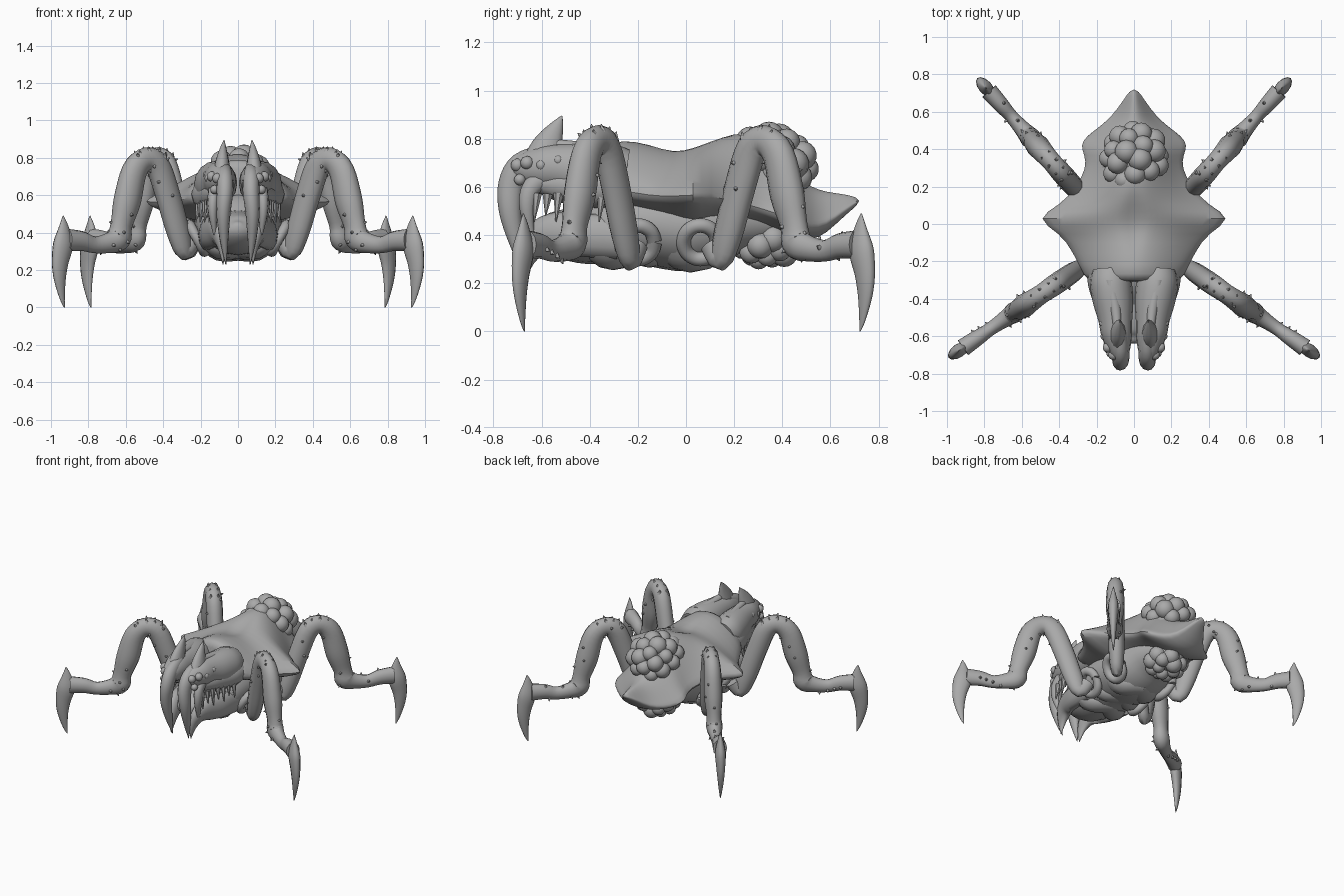
import bpy, bmesh, math, random
from mathutils import Vector, Matrix

random.seed(4)
if "Cube" in bpy.data.objects:
    bpy.data.objects.remove(bpy.data.objects["Cube"])

grey = bpy.data.materials.new("chitin grey")
grey.use_nodes = True
tone = (0.4, 0.4, 0.4, 1)
grey.diffuse_color = tone
grey.node_tree.nodes["Principled BSDF"].inputs["Base Color"].default_value = tone


def finish(bm, name, mirror=True, angle=50):
    bmesh.ops.recalc_face_normals(bm, faces=bm.faces)
    mesh = bpy.data.meshes.new(name)
    bm.to_mesh(mesh)
    bm.free()
    mesh.materials.append(grey)
    obj = bpy.data.objects.new(name, mesh)
    bpy.context.collection.objects.link(obj)
    if mirror:
        obj.modifiers.new("Mirror", "MIRROR").use_mirror_merge = False
    bpy.ops.object.select_all(action="DESELECT")
    obj.select_set(True)
    bpy.context.view_layer.objects.active = obj
    bpy.ops.object.shade_smooth_by_angle(angle=math.radians(angle))
    return obj


def skin(bm, rings):
    """Join rings of points into a closed skin."""
    rows = [[bm.verts.new(p) for p in ring] for ring in rings]
    for a, b in zip(rows, rows[1:]):
        for i in range(len(a)):
            j = (i + 1) % len(a)
            bm.faces.new((a[i], a[j], b[j], b[i]))
    bm.faces.new(rows[0])
    bm.faces.new(rows[-1])


def smooth_path(pts, steps):
    """Catmull-Rom samples through points of any dimension."""
    pts = [Vector(p) for p in pts]
    ext = [pts[0]] + pts + [pts[-1]]
    out = []
    for a, b, c, d in zip(ext, ext[1:], ext[2:], ext[3:]):
        for k in range(steps):
            t = k / steps
            out.append(b + (c - a) * (t / 2) + (a * 2 - b * 5 + c * 4 - d) * (t * t / 2)
                       + (b * 3 - a - c * 3 + d) * (t ** 3 / 2))
    return out + [pts[-1]]


def tube(bm, pts, side, flat=1.0, sides=12, steps=4):
    """Sweep an ellipse along (x, y, z, radius); flat scales it along side."""
    path = smooth_path([p[:3] for p in pts], steps)
    radii = [max(v.x, 0.002) for v in smooth_path([(p[3], 0) for p in pts], steps)]
    side = Vector(side).normalized()
    rings, frames = [], []
    for i, p in enumerate(path):
        run = (path[min(i + 1, len(path) - 1)] - path[max(i - 1, 0)]).normalized()
        up = run.cross(side).normalized()
        ring = []
        for k in range(sides):
            a = math.tau * k / sides
            ring.append(p + (up * math.cos(a) + side * flat * math.sin(a)) * radii[i])
        rings.append(ring)
        frames.append((p, up, radii[i]))
    skin(bm, rings)
    return frames, side


def thorn(bm, base, direction, radius, length):
    d = Vector(direction).normalized()
    m = Matrix.Translation(Vector(base) + d * length * 0.4) @ d.to_track_quat("Z", "Y").to_matrix().to_4x4()
    bmesh.ops.create_cone(bm, cap_ends=True, segments=7, radius1=radius, radius2=radius * 0.1,
                          depth=length, matrix=m)


def ball(bm, centre, radius):
    bmesh.ops.create_uvsphere(bm, u_segments=14, v_segments=9, radius=radius,
                              matrix=Matrix.Translation(centre))


# Carapace: rows of y, half width, rim height, ridge height
ROWS = [(-.31, .25, .6, .76), (-.285, .275, .58, .8), (-.15, .34, .56, .78), (-.05, .41, .56, .75),
        (.03, .56, .57, .77), (.1, .41, .56, .8), (.2, .32, .54, .83), (.3, .265, .51, .82),
        (.37, .275, .49, .77), (.42, .3, .47, .69), (.47, .265, .45, .64), (.52, .19, .43, .6),
        (.58, .12, .44, .58), (.66, .06, .505, .57), (.72, .02, .545, .555)]
bm = bmesh.new()
rings = []
for y, w, rim, top in ROWS:
    ring = []
    fullness = min(1, 1 + 1.5 * y)
    for k in range(17):
        s = k / 8 - 1
        dome = 0.7 * math.cos(s * math.pi / 2) + 0.15 * (1 + math.cos(s * math.pi))
        groove = 0.025 if k == 8 and -.1 < y < .2 else 0
        ring.append((w * s, y, rim + (top - rim) * max(dome, 0) ** fullness - groove))
    for k in range(15):
        s = 0.875 - k / 8
        ring.append((w * s, y, rim - 0.01 - 0.22 * w * (1 - s * s)))
    rings.append(ring)
skin(bm, rings)
shell = finish(bm, "carapace", mirror=False, angle=80)
shell.modifiers.new("Subdivision", "SUBSURF").levels = 1

# Underbody with a keel and belly plates
bm = bmesh.new()
tube(bm, [(0, -.42, .42, .1), (0, -.32, .43, .16), (0, -.15, .45, .18), (0, .02, .43, .18),
          (0, .18, .46, .15), (0, .33, .46, .11), (0, .48, .46, .05)], (1, 0, 0), 1.3, 20)
finish(bm, "underbody", mirror=False)
bm = bmesh.new()
for y, r in ((-.32, .07), (-.17, .06), (.0, .08)):
    tube(bm, [(.0, y + .05, .33, r), (.1, y, .33, r), (.17, y - .03, .37, r * .6)], (0, 1, 0), 1.3)
finish(bm, "belly_plates")

# Hip collars
bm = bmesh.new()
for y in (-.2, .06):
    loop = []
    for k in range(11):
        a = math.tau * k / 10
        loop.append((.22 + .04 * math.sin(a), y + .07 * math.cos(a), .37 + .07 * math.sin(a), .03))
    tube(bm, loop, (1, 0, 0))
finish(bm, "hip_collars")

# Legs: profile of reach, height, radius in the leg plane
LEG = [(-.04, .36, .05), (.02, .3, .05), (.07, .4, .065), (.15, .6, .07), (.23, .76, .07),
       (.32, .79, .065), (.405, .73, .072), (.46, .57, .078), (.505, .44, .062), (.525, .37, .07),
       (.6, .345, .055), (.71, .335, .045), (.81, .355, .053), (.92, .36, .06)]
CLAW = [(.95, .49, .003), (.945, .43, .03), (.95, .34, .06), (.973, .24, .05),
        (.975, .15, .036), (.957, .05, .016), (.94, 0, .003)]
for label, hip, reach in (("front", Vector((.27, -.22, 0)), Vector((.7, -.48, 0))),
                          ("back", Vector((.26, .13, 0)), Vector((.56, .63, 0)))):
    across = reach.cross(Vector((0, 0, 1)))

    def place(profile):
        return [(*(hip + reach * d + Vector((0, 0, z))), r) for d, z, r in profile]

    bm = bmesh.new()
    frames, side = tube(bm, place(LEG), across, 0.8)
    for p, up, r in frames[12:-3:2]:
        a = random.uniform(0, math.tau)
        out = up * math.cos(a) + side * 0.8 * math.sin(a)
        thorn(bm, p + out * r * 0.85, out, .014, .025)
    # Knee crown
    for d, z in ((.2, .82), (.25, .84), (.31, .85), (.37, .83), (.43, .76)):
        for sign in (-1, 1):
            base = hip + reach * d + side * sign * .025 + Vector((0, 0, z - .02))
            thorn(bm, base, (reach.x * (d - .27) * 6, reach.y * (d - .27) * 6, 1), .018, .035)
    finish(bm, label + "_legs")
    bm = bmesh.new()
    tube(bm, place(CLAW), across, 0.6)
    finish(bm, label + "_claws")

# Split upper jaw with full cheeks
X = (1, 0, 0)
bm = bmesh.new()
tube(bm, [(.125, -.25, .645, .11), (.123, -.32, .655, .125), (.112, -.42, .665, .12), (.1, -.52, .68, .1),
          (.093, -.6, .68, .09), (.08, -.69, .67, .06), (.075, -.73, .65, .02)], X, 0.9, 16)
tube(bm, [(.16, -.25, .61, .09), (.155, -.33, .6, .09), (.135, -.43, .6, .08), (.115, -.53, .61, .07),
          (.105, -.64, .62, .03)], X)
finish(bm, "upper_jaw")

# Brow horns
bm = bmesh.new()
tube(bm, [(.09, -.6, .68, .09), (.085, -.575, .77, .065), (.08, -.54, .845, .032), (.075, -.515, .895, .003)], X, 0.6)
tube(bm, [(.13, -.3, .75, .03), (.1, -.45, .76, .03), (.09, -.55, .78, .02)], X)
finish(bm, "brow_horns")

# Long front fangs and shorter outer fangs
bm = bmesh.new()
tube(bm, [(.07, -.58, .74, .04), (.07, -.68, .69, .055), (.07, -.725, .61, .055), (.078, -.73, .5, .047),
          (.075, -.705, .37, .03), (.065, -.67, .23, .003)], X, 0.8)
tube(bm, [(.11, -.55, .66, .05), (.13, -.64, .6, .04), (.135, -.66, .5, .03), (.12, -.63, .35, .003)], X, 0.8)
finish(bm, "fangs")

# Side teeth and eyes
bm = bmesh.new()
for k in range(7):
    y = -.62 + k * .045
    thorn(bm, (.14 + .07 * k / 6, y, .56), (.15, -.1, -1), .022, .09 if k % 2 else .12)
finish(bm, "side_teeth")
bm = bmesh.new()
for c, r in (((.14, -.66, .7), .028), ((.11, -.7, .69), .028), ((.155, -.6, .69), .024),
             ((.165, -.53, .71), .022), ((.125, -.69, .63), .024)):
    ball(bm, c, r)
finish(bm, "eyes")

# Lower jaw with a pair of blade-shaped mandibles
bm = bmesh.new()
tube(bm, [(0, -.28, .42, .14), (0, -.42, .4, .12), (0, -.52, .41, .1), (0, -.6, .43, .06), (0, -.63, .45, .01)],
     X, 1.35, 16)
finish(bm, "lower_jaw", mirror=False)
bm = bmesh.new()
tube(bm, [(.16, -.28, .39, .09), (.15, -.42, .4, .09), (.12, -.54, .41, .085), (.1, -.61, .38, .07),
          (.085, -.65, .31, .035), (.08, -.665, .23, .003)], X, 0.6)
finish(bm, "lower_mandibles")


# Egg clusters above and below the tail
def eggs(name, centre, size, count, radius):
    bm = bmesh.new()
    core = Matrix.Translation(centre) @ Matrix.Diagonal((*size, 1))
    bmesh.ops.create_uvsphere(bm, u_segments=16, v_segments=10, radius=1, matrix=core)
    for k in range(count):
        h = 1 - 2 * (k + .5) / count
        a = k * math.pi * (3 - math.sqrt(5))
        ring = math.sqrt(1 - h * h)
        spot = Vector((ring * math.cos(a) * size[0], ring * math.sin(a) * size[1], h * size[2]))
        ball(bm, Vector(centre) + spot, radius * random.uniform(.85, 1.15))
    finish(bm, name, mirror=False)


eggs("top_eggs", (0, .345, .685), (.135, .155, .125), 36, .058)
eggs("under_eggs", (0, .33, .365), (.11, .1, .065), 24, .05)
